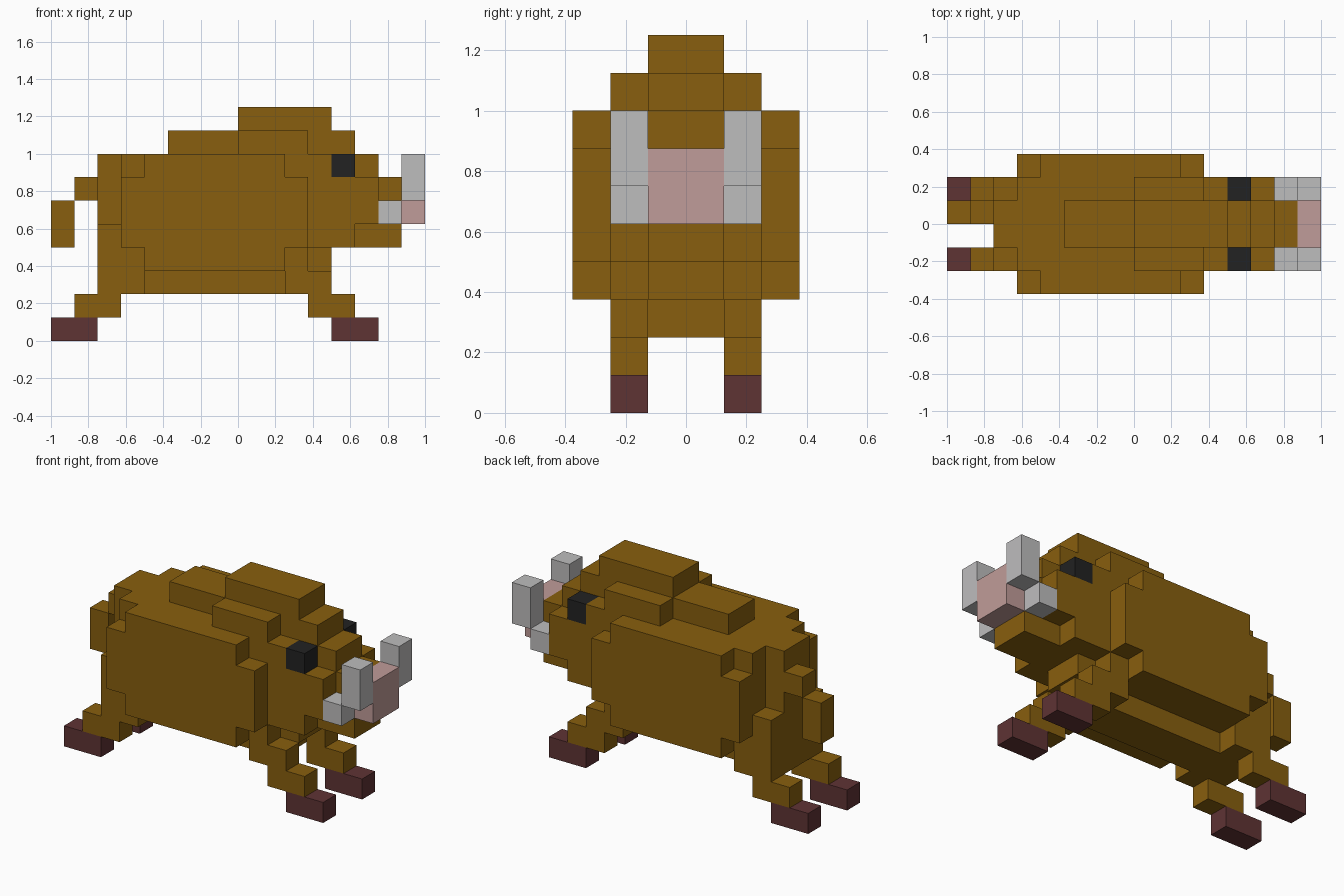
import bpy, bmesh
from mathutils import Vector

U = 0.125  # size of one block

cube = bpy.data.objects.get("Cube")
if cube:
    bpy.data.objects.remove(cube, do_unlink=True)


def material(name, rgb):
    m = bpy.data.materials.new(name)
    m.use_nodes = True
    m.diffuse_color = (*rgb, 1)
    m.node_tree.nodes["Principled BSDF"].inputs["Base Color"].default_value = (*rgb, 1)
    return m


FUR = material("brown fur", (0.246, 0.114, 0.0044))
HOOF = material("dark red hoof", (0.114, 0.033, 0.034))
TUSK = material("ivory grey", (0.515, 0.509, 0.512))
NOSE = material("pink snout", (0.527, 0.332, 0.319))
EYE = material("black eye", (0.016, 0.016, 0.016))

AXES = [Vector(v) for v in ((1, 0, 0), (0, 1, 0), (0, 0, 1))]


def part(name, mat, boxes, mirror=False):
    """Join boxes (x0, x1, y0, y1, z0, z1 in blocks) into one outer shell."""
    if mirror:
        boxes = boxes + [(a, b, -d, -c, e, f) for a, b, c, d, e, f in boxes]
    cells = {(x, y, z) for a, b, c, d, e, f in boxes
             for x in range(a, b) for y in range(c, d) for z in range(e, f)}
    bm = bmesh.new()
    for cell in cells:
        centre = Vector(cell) + Vector((0.5, 0.5, 0.5))
        for i in range(3):
            for sign in (-1, 1):
                n = AXES[i] * sign
                if tuple(int(c) for c in Vector(cell) + n) in cells:
                    continue
                u, v = AXES[(i + 1) % 3] * sign, AXES[(i + 2) % 3]
                corners = [(-1, -1), (1, -1), (1, 1), (-1, 1)]
                bm.faces.new([bm.verts.new((centre + (n + u * p + v * q) / 2) * U)
                              for p, q in corners])
    bmesh.ops.remove_doubles(bm, verts=bm.verts[:], dist=0.001)
    bmesh.ops.dissolve_limit(bm, angle_limit=0.02, verts=bm.verts[:], edges=bm.edges[:])
    mesh = bpy.data.meshes.new(name)
    bm.to_mesh(mesh)
    bm.free()
    mesh.materials.append(mat)
    ob = bpy.data.objects.new(name, mesh)
    bpy.context.collection.objects.link(ob)
    return ob


# Torso and head: central spine, shoulders and bulging flanks
part("body", FUR, [
    (-6, 3, -1, 1, 2, 3),
    (-6, 4, -1, 1, 3, 4),
    (-6, 7, -1, 1, 4, 7),
    (-6, 6, -1, 1, 7, 8),
    (-3, 5, -1, 1, 8, 9),
    (0, 4, -1, 1, 9, 10),
    (-5, 3, -2, 2, 3, 4),
    (-5, 5, -2, 2, 4, 5),
    (-5, 6, -2, 2, 5, 7),
    (-5, 4, -2, 2, 7, 8),
    (0, 3, -2, 2, 8, 9),
    (-4, 2, -3, 3, 3, 8),
    (-5, 3, -3, 3, 4, 7),
])

# Legs and hooves
part("hind_legs", FUR, [(-6, -5, 1, 2, 2, 5), (-5, -4, 1, 2, 2, 3),
                        (-7, -5, 1, 2, 1, 2)], mirror=True)
part("front_legs", FUR, [(2, 4, 1, 2, 2, 3), (3, 5, 1, 2, 1, 2)], mirror=True)
part("hind_hooves", HOOF, [(-8, -6, 1, 2, 0, 1)], mirror=True)
part("front_hooves", HOOF, [(4, 6, 1, 2, 0, 1)], mirror=True)

# Tail, set to one side
part("tail", FUR, [(-7, -6, 0, 1, 6, 7), (-8, -7, 0, 1, 4, 6)])

# Face
part("eyes", EYE, [(4, 5, 1, 2, 7, 8)], mirror=True)
part("snout", NOSE, [(7, 8, -1, 1, 5, 7)])
part("tusks", TUSK, [(6, 7, 1, 2, 5, 6), (7, 8, 1, 2, 6, 8)], mirror=True)
